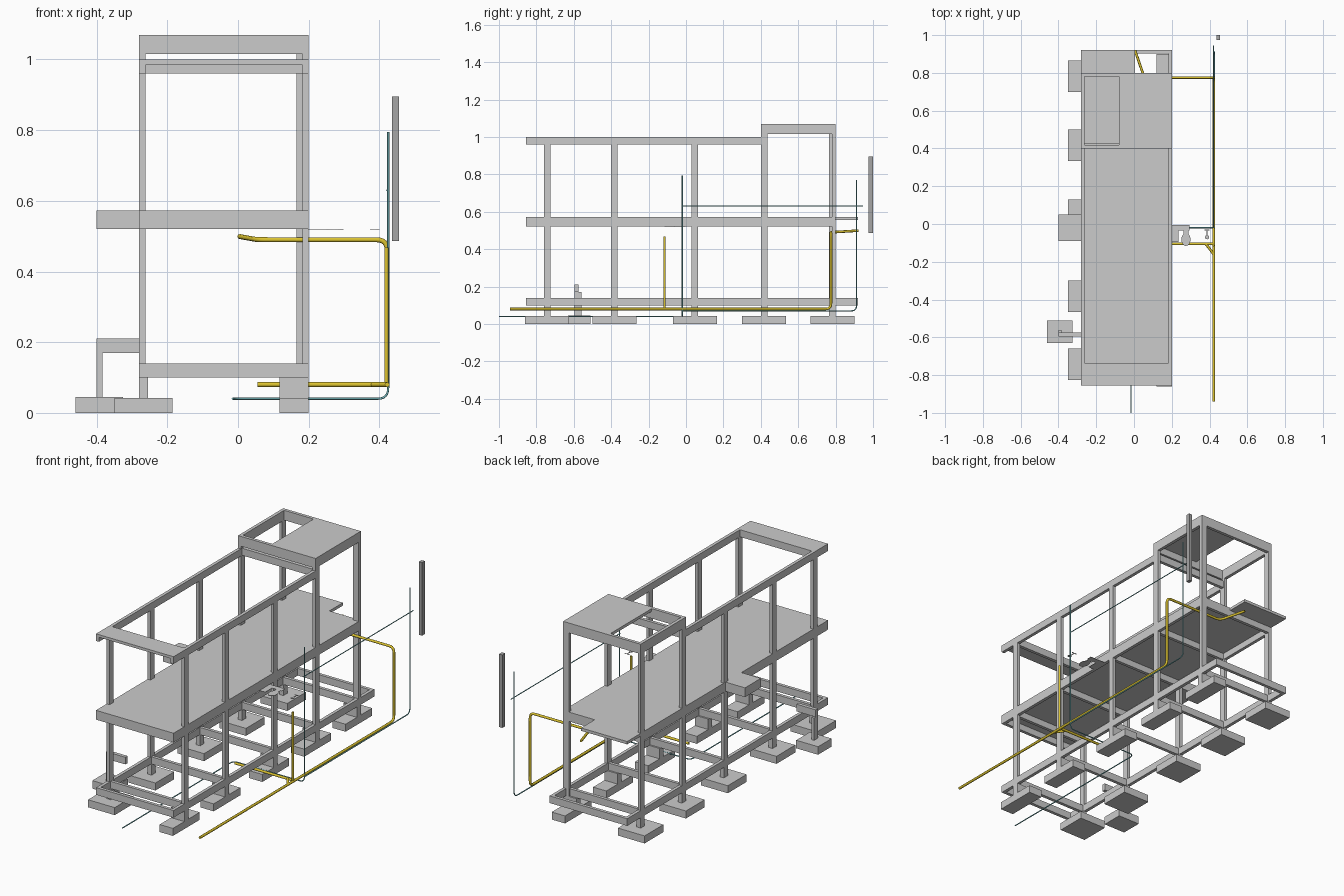
import bpy, bmesh, math
from mathutils import Vector

if "Cube" in bpy.data.objects:
    bpy.data.objects.remove(bpy.data.objects["Cube"])


def box(name, x0, x1, y0, y1, z0, z1, mat=None):
    bm = bmesh.new()
    bmesh.ops.create_cube(bm, size=1)
    for v in bm.verts:
        v.co = ((x0 + x1) / 2 + v.co.x * (x1 - x0),
                (y0 + y1) / 2 + v.co.y * (y1 - y0),
                (z0 + z1) / 2 + v.co.z * (z1 - z0))
    me = bpy.data.meshes.new(name)
    bm.to_mesh(me)
    bm.free()
    ob = bpy.data.objects.new(name, me)
    bpy.context.collection.objects.link(ob)
    if mat:
        me.materials.append(mat)
    return ob


def material(name, col):
    m = bpy.data.materials.new(name)
    m.diffuse_color = (*col, 1)
    m.use_nodes = True
    m.node_tree.nodes["Principled BSDF"].inputs["Base Color"].default_value = m.diffuse_color
    return m


def pipe(name, pts, r, mat, bend=0.03):
    """Round tube along a polyline with rounded corners."""
    p = [Vector(q) for q in pts]
    path = [p[0]]
    for a, b, c in zip(p, p[1:], p[2:]):
        s, e = b + (a - b).normalized() * bend, b + (c - b).normalized() * bend
        for i in range(7):
            t = i / 6
            path.append(s * (1 - t) ** 2 + b * 2 * t * (1 - t) + e * t * t)
    path.append(p[-1])
    cu = bpy.data.curves.new(name, 'CURVE')
    cu.dimensions = '3D'
    cu.bevel_depth = r
    cu.bevel_resolution = 2
    cu.use_fill_caps = True
    sp = cu.splines.new('POLY')
    sp.points.add(len(path) - 1)
    for pt, co in zip(sp.points, path):
        pt.co = (*co, 1)
    cu.materials.append(mat)
    ob = bpy.data.objects.new(name, cu)
    bpy.context.collection.objects.link(ob)


def disc(name, x, y, z, rx, ry):
    bpy.ops.mesh.primitive_cylinder_add(vertices=20, radius=1, depth=1, location=(x, y, z))
    ob = bpy.context.object
    ob.name = name
    ob.scale = (rx, ry, 0.002)


XL, XR = -0.28, 0.20          # outer faces of the frame
W = 0.018                     # member thickness
rows = [-0.76, -0.40, 0.03, 0.40, 0.765]   # front face of each column row
D = 0.035                     # column depth
YF, YB = -0.855, 0.92

# Columns, pedestals and footings
for i, y in enumerate(rows):
    top = 1.015 if i >= 3 else 0.96
    box("left_column", XL, XL + W, y, y + D, 0.04, top)
    if i == 4:
        box("right_back_column", XR - D, XR, 0.78, 0.80, 0.04, top)
    else:
        box("right_column", XR - W, XR, y, y + D, 0.04, top)
    box("left_pedestal", XL, XL + 0.025, y, y + D, 0.04, 0.10)
    box("right_pedestal", 0.118, XR, y, y + D, 0.04, 0.10)
    c = y + D / 2
    box("left_footing", -0.35, -0.185, c - 0.083, c + 0.083, 0, 0.042)
    box("right_footing", 0.118, XR, c - 0.118, c + 0.118, 0, 0.042)

# Ground beam grid
for x in (XL, XR - W):
    box("ground_side_beam", x, x + W, YF, YB, 0.10, 0.14)
for y in [YF, YB - W] + [r + 0.008 for r in rows]:
    box("ground_cross_beam", XL, XR, y, y + W, 0.10, 0.14)

# First floor: beams, slab, back ledge, side landing
for x in (XL, XR - W):
    box("floor_side_beam", x, x + W, YF, 0.80, 0.52, 0.572)
for y in [YF] + [r + 0.008 for r in rows[:4]] + [0.80 - W]:
    box("floor_cross_beam", XL, XR, y, y + W, 0.52, 0.572)
box("floor_slab", XL, XR, YF, 0.80, 0.556, 0.572)
box("back_ledge", XL, 0.005, 0.80, YB, 0.556, 0.572)
box("side_landing", -0.40, XL, -0.09, 0.05, 0.52, 0.572)

# Upper ring beam with front canopy slab
for x in (XL, XR - W):
    box("top_side_beam", x, x + W, YF, 0.435, 0.96, 1.0)
box("top_front_beam", XL, XR, -0.755, -0.737, 0.96, 1.0)
box("top_back_beam", XL, XR, 0.41, 0.428, 0.96, 1.0)
box("canopy_slab", XL, XR, YF, -0.737, 0.985, 1.0)

# Raised roof: ring beam, part slab
for x in (XL, XR - W):
    box("roof_side_beam", x, x + W, 0.40, 0.80, 1.015, 1.07)
for y in (0.40, 0.80 - W):
    box("roof_cross_beam", XL, XR, y, y + W, 1.015, 1.07)
box("roof_slab", -0.08, XR, 0.40, 0.80, 1.054, 1.07)

# Outside stair support
box("stair_footing", -0.46, -0.325, -0.63, -0.51, 0, 0.045)
box("stair_post", -0.40, -0.383, -0.595, -0.56, 0.045, 0.17)
box("stair_beam", -0.40, XL, -0.595, -0.575, 0.17, 0.21)

# Service post
post_mat = material("dark_grey", (0.38, 0.38, 0.38))
box("service_post", 0.436, 0.456, 0.975, 1.0, 0.487, 0.895, post_mat)

# Drain pipes
yellow = material("yellow", (0.72, 0.55, 0.03))
pipe("drain_main", [(0.422, -0.94, 0.08), (0.422, 0.775, 0.08), (0.422, 0.775, 0.49),
                    (0.055, 0.775, 0.49), (0.005, 0.92, 0.499)], 0.007, yellow)
pipe("drain_riser", [(0.42, -0.115, 0.08), (0.42, -0.115, 0.468)], 0.006, yellow)
pipe("drain_branch", [(0.055, -0.105, 0.08), (0.42, -0.105, 0.08)], 0.007, yellow)
pipe("drain_wye", [(0.38, -0.105, 0.08), (0.422, -0.16, 0.08)], 0.007, yellow)

# Water pipes
teal = material("teal", (0.2, 0.55, 0.58))
pipe("water_main", [(-0.015, -1.0, 0.04), (-0.015, -0.02, 0.04),
                    (0.425, -0.02, 0.04), (0.425, -0.02, 0.795)], 0.003, teal)
pipe("water_back_riser", [(0.425, -0.02, 0.07), (0.425, 0.912, 0.07),
                          (0.425, 0.912, 0.77)], 0.003, teal)
pipe("water_upper_run", [(0.422, -0.02, 0.63), (0.422, 0.945, 0.63)], 0.0025, teal)

# Flat bathroom fixtures
Z = 0.52
box("cistern", 0.20, 0.295, -0.035, -0.004, Z - 0.001, Z + 0.001)
box("basin", 0.20, 0.235, -0.095, -0.03, Z - 0.001, Z + 0.001)
box("bowl_neck", 0.262, 0.288, -0.06, -0.035, Z - 0.001, Z + 0.001)
disc("toilet_bowl", 0.275, -0.082, Z, 0.024, 0.034)
disc("shower_head", 0.387, -0.07, Z, 0.011, 0.011)
box("shower_arm", 0.385, 0.389, -0.07, -0.03, Z - 0.001, Z + 0.001)
box("shower_valve", 0.373, 0.401, -0.034, -0.03, Z - 0.001, Z + 0.001)
